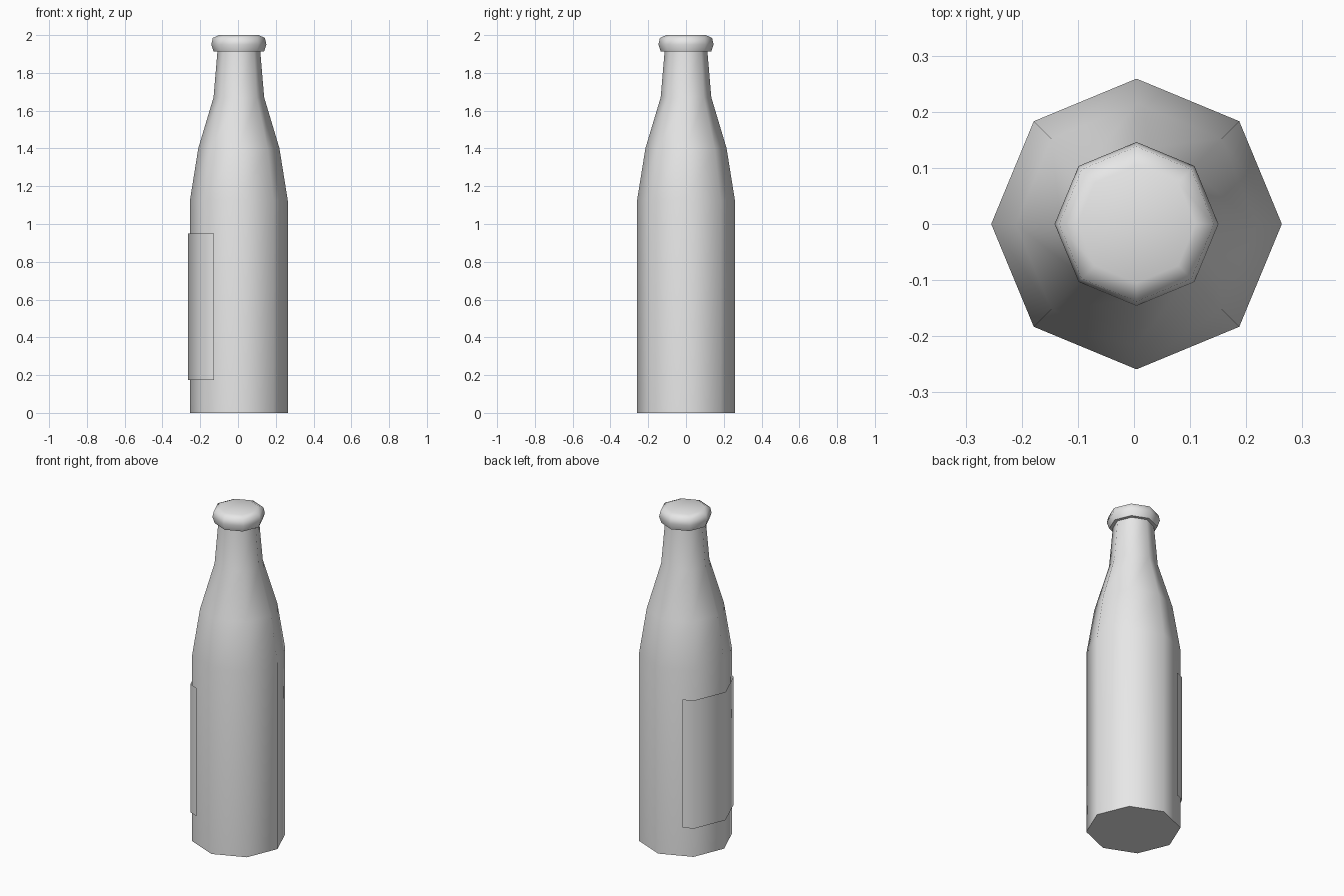
import bpy
import bmesh
from math import cos, sin, pi, radians

SIDES = 8
CENTRE_X = 0.0045   # the label sticks out on one side, so the axis sits slightly off centre

cube = bpy.data.objects.get("Cube")
if cube:
    bpy.data.objects.remove(cube, do_unlink=True)

grey = bpy.data.materials.new("light grey")
grey.use_nodes = True
colour = (0.8, 0.8, 0.8, 1)
grey.diffuse_color = colour
grey.node_tree.nodes["Principled BSDF"].inputs["Base Color"].default_value = colour


def corner(radius, step, z):
    """Point on an octagon; fractional steps lie along its straight sides."""
    i = int(step // 1)
    t = step - i
    a, b = (2 * pi * k / SIDES for k in (i, i + 1))
    return (radius * (cos(a) * (1 - t) + cos(b) * t),
            radius * (sin(a) * (1 - t) + sin(b) * t), z)


def finish(name, bm):
    mesh = bpy.data.meshes.new(name)
    bm.to_mesh(mesh)
    bm.free()
    obj = bpy.data.objects.new(name, mesh)
    bpy.context.collection.objects.link(obj)
    obj.location.x = CENTRE_X
    mesh.materials.append(grey)
    bpy.ops.object.select_all(action='DESELECT')
    obj.select_set(True)
    bpy.context.view_layer.objects.active = obj
    bpy.ops.object.shade_smooth_by_angle(angle=radians(65))
    return obj


def bridge(bm, lower, upper, closed):
    count = len(lower)
    for i in range(count if closed else count - 1):
        j = (i + 1) % count
        bm.faces.new((lower[i], lower[j], upper[j], upper[i]))


def lathe(name, profile):
    """Closed octagonal solid from (radius, height) pairs."""
    bm = bmesh.new()
    rings = [[bm.verts.new(corner(r, s, z)) for s in range(SIDES)] for r, z in profile]
    for lower, upper in zip(rings, rings[1:]):
        bridge(bm, lower, upper, True)
    bm.faces.new(rings[0][::-1])
    bm.faces.new(rings[-1])
    return finish(name, bm)


# Body, shoulder and neck
lathe("bottle_body", [(0.259, 0), (0.259, 1.125), (0.215, 1.4),
                      (0.134, 1.67), (0.112, 1.93)])

# Rounded cap with a flat underside
lathe("bottle_cap", [(0.133, 1.912), (0.146, 1.95), (0.138, 1.985), (0.105, 2.0)])

# Thin label sheet wrapped round the right-hand side
bm = bmesh.new()
steps = (2.69, 3, 4, 5, 5.31)
rows = [[bm.verts.new(corner(0.2685, s, z)) for s in steps] for z in (0.175, 0.95)]
bridge(bm, rows[0], rows[1], False)
finish("label", bm)
